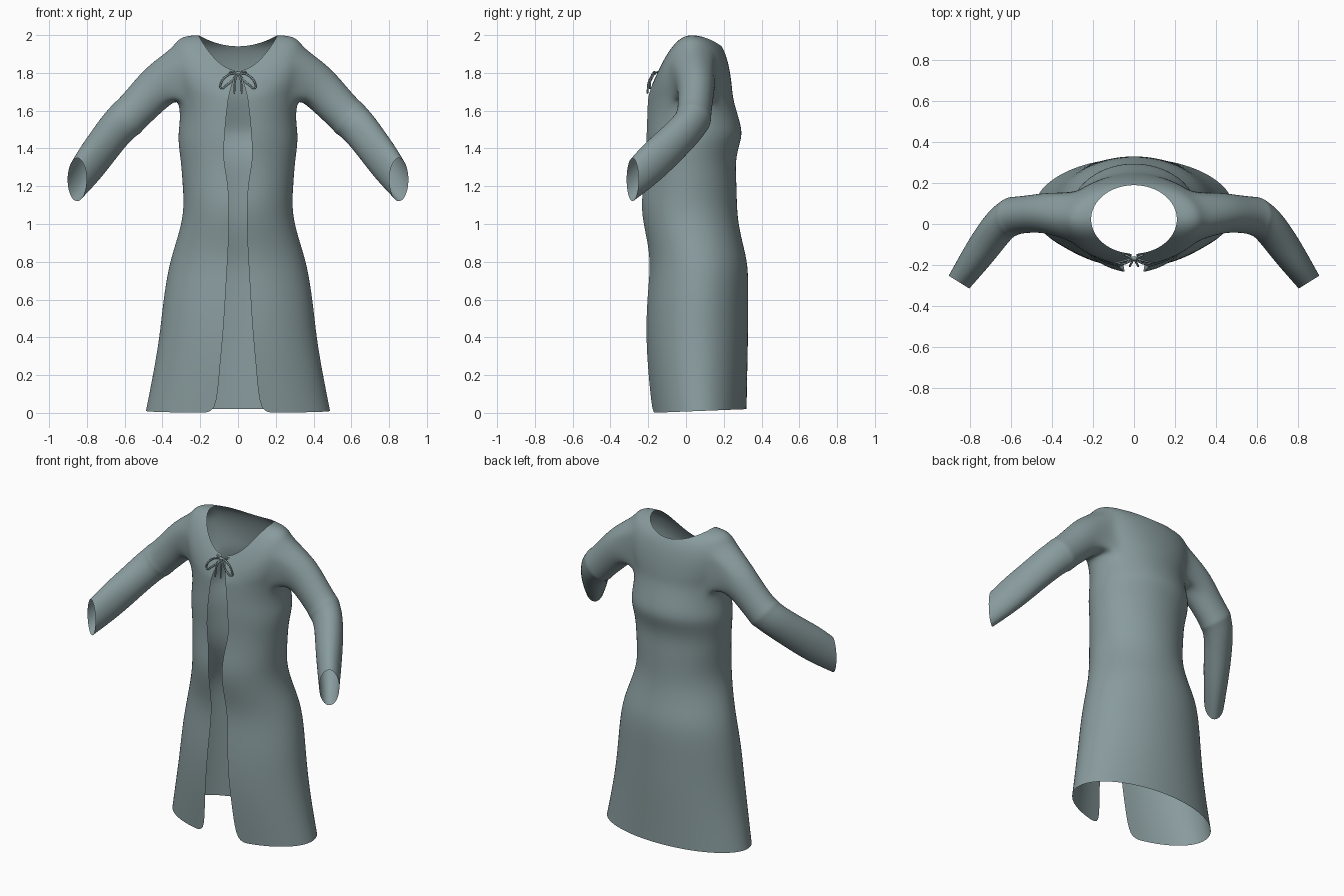
import bpy, bmesh
from math import sin, cos, asin, pi, radians
from mathutils import Vector

cube = bpy.data.objects.get("Cube")
if cube:
    bpy.data.objects.remove(cube, do_unlink=True)

cloth = bpy.data.materials.new("grey_teal_cloth")
cloth.use_nodes = True
colour = (0.25, 0.33, 0.34, 1)
cloth.diffuse_color = colour
cloth.node_tree.nodes["Principled BSDF"].inputs["Base Color"].default_value = colour

N = 16                      # columns from the front edge round to the back seam
ARM0, ARM1 = 5, 11          # columns of the armhole


def half_ring(width, front, back, gap, height):
    """Half an ellipse from the front opening round to the middle of the back."""
    start = asin(gap / width)
    pts = []
    for k in range(N + 1):
        a = start + (pi - start) * k / N
        x = width * sin(a) if k < N else 0
        pts.append(Vector((x, (front + back) / 2 - (back - front) / 2 * cos(a), height(a))))
    return pts


def neck_height(front, side, back):
    return lambda a: side + ((front if a < pi / 2 else back) - side) * cos(a) ** 2


# Robe body: height, half width, front y, back y, half gap of the opening
body = [
    (0.20, 0.452, -0.205, 0.325, 0.10),
    (0.40, 0.417, -0.217, 0.33, 0.08),
    (0.60, 0.397, -0.21, 0.33, 0.067),
    (0.78, 0.368, -0.19, 0.332, 0.057),
    (0.90, 0.33, -0.205, 0.30, 0.05),
    (1.02, 0.295, -0.232, 0.275, 0.046),
    (1.12, 0.288, -0.24, 0.27, 0.048),
    (1.22, 0.295, -0.225, 0.268, 0.053),
    (1.33, 0.303, -0.215, 0.262, 0.076),
    (1.41, 0.315, -0.215, 0.28, 0.075),
    (1.48, 0.318, -0.215, 0.302, 0.07),
    (1.56, 0.306, -0.21, 0.28, 0.064),
]
rows = [half_ring(0.49, -0.185, 0.322, 0.115, lambda a: 0.01 * (1 - cos(a)))]
rows += [half_ring(w, f, b, g, lambda a, z=z: z) for z, w, f, b, g in body]

# Yoke: each column curves from the chest over the shoulder to the neckline
chest = half_ring(0.315, -0.205, 0.25, 0.052, lambda a: 1.66)
yoke = half_ring(0.44, -0.185, 0.235, 0.035, neck_height(1.74, 2.03, 1.87))
neck = half_ring(0.21, -0.145, 0.19, 0.006, neck_height(1.81, 2.0, 1.94))
first = len(rows)
for t in (0, 0.125, 0.25, 0.375, 0.5, 0.66, 0.83, 1):
    rows.append([p * (1 - t) ** 2 + q * 2 * t * (1 - t) + r * t * t
                 for p, q, r in zip(chest, yoke, neck)])
last = first + 4

bm = bmesh.new()
grid = [[bm.verts.new(p) for p in row] for row in rows]
for r in range(len(grid) - 1):
    for k in range(N):
        if not (first <= r < last and ARM0 <= k < ARM1):
            bm.faces.new((grid[r][k], grid[r][k + 1], grid[r + 1][k + 1], grid[r + 1][k]))

# Sleeve: rings continue from the armhole border
border = [grid[first][k] for k in range(ARM0, ARM1)]
border += [grid[r][ARM1] for r in range(first, last)]
border += [grid[last][k] for k in range(ARM1, ARM0, -1)]
border += [grid[r][ARM0] for r in range(last, first, -1)]

# centre, yaw, tilt, side radius, upright radius
sleeve = [
    ((0.42, 0.055, 1.735), 0, 32, 0.10, 0.12),
    ((0.50, 0.05, 1.65), 0, 42, 0.092, 0.108),
    ((0.575, 0.042, 1.572), 8, 42, 0.092, 0.104),
    ((0.592, 0.037, 1.556), 12, 42, 0.097, 0.109),
    ((0.608, 0.03, 1.542), 16, 42, 0.092, 0.103),
    ((0.65, 0.0, 1.50), 28, 40, 0.09, 0.103),
    ((0.71, -0.08, 1.42), 45, 36, 0.085, 0.102),
    ((0.78, -0.18, 1.325), 53, 24, 0.074, 0.11),
    ((0.852, -0.283, 1.235), 58, 0, 0.06, 0.116),
]
count = len(border)
for centre, yaw, tilt, rs, ru in sleeve:
    yaw, tilt = radians(yaw), radians(tilt)
    side = Vector((sin(yaw), cos(yaw), 0)) * rs
    up = Vector((sin(tilt) * cos(yaw), -sin(tilt) * sin(yaw), cos(tilt))) * ru
    ring = []
    for j in range(count):
        a = 2 * pi * (j - (ARM1 - ARM0) / 2) / count - pi / 2
        ring.append(bm.verts.new(Vector(centre) + side * cos(a) + up * sin(a)))
    for j in range(count):
        n = (j + 1) % count
        bm.faces.new((border[j], border[n], ring[n], ring[j]))
    border = ring

for face in bm.faces:
    face.smooth = True
mesh = bpy.data.meshes.new("robe")
bm.to_mesh(mesh)
bm.free()
mesh.materials.append(cloth)
robe = bpy.data.objects.new("robe", mesh)
bpy.context.collection.objects.link(robe)
mirror = robe.modifiers.new("Mirror", 'MIRROR')
mirror.merge_threshold = 0.001
subsurf = robe.modifiers.new("Smooth", 'SUBSURF')
subsurf.levels = subsurf.render_levels = 2


# Neck tie: thin cords
def cord(name, points, radius=0.005):
    curve = bpy.data.curves.new(name, 'CURVE')
    curve.dimensions = '3D'
    curve.bevel_depth = radius
    curve.bevel_resolution = 2
    curve.resolution_u = 8
    curve.use_fill_caps = True
    spline = curve.splines.new('BEZIER')
    spline.bezier_points.add(len(points) - 1)
    for bp, p in zip(spline.bezier_points, points):
        bp.co = p
        bp.handle_left_type = bp.handle_right_type = 'AUTO'
    curve.materials.append(cloth)
    obj = bpy.data.objects.new(name, curve)
    bpy.context.collection.objects.link(obj)


for sign, label in ((1, "left"), (-1, "right")):
    cord(label + "_bow_loop", [(sign * x, y, z) for x, y, z in (
        (0, -0.165, 1.80), (0.05, -0.18, 1.79), (0.09, -0.19, 1.745),
        (0.09, -0.19, 1.72), (0.06, -0.195, 1.735), (0, -0.17, 1.795))])
    cord(label + "_tie_tail", [(sign * x, y, z) for x, y, z in (
        (0, -0.168, 1.80), (0.015, -0.195, 1.76), (0.02, -0.205, 1.69))])
cord("neck_cord", [(-0.045, -0.15, 1.805), (0, -0.165, 1.80), (0.045, -0.15, 1.805)])
cord("bow_knot", [(-0.01, -0.168, 1.80), (0.01, -0.168, 1.797)], 0.01)
